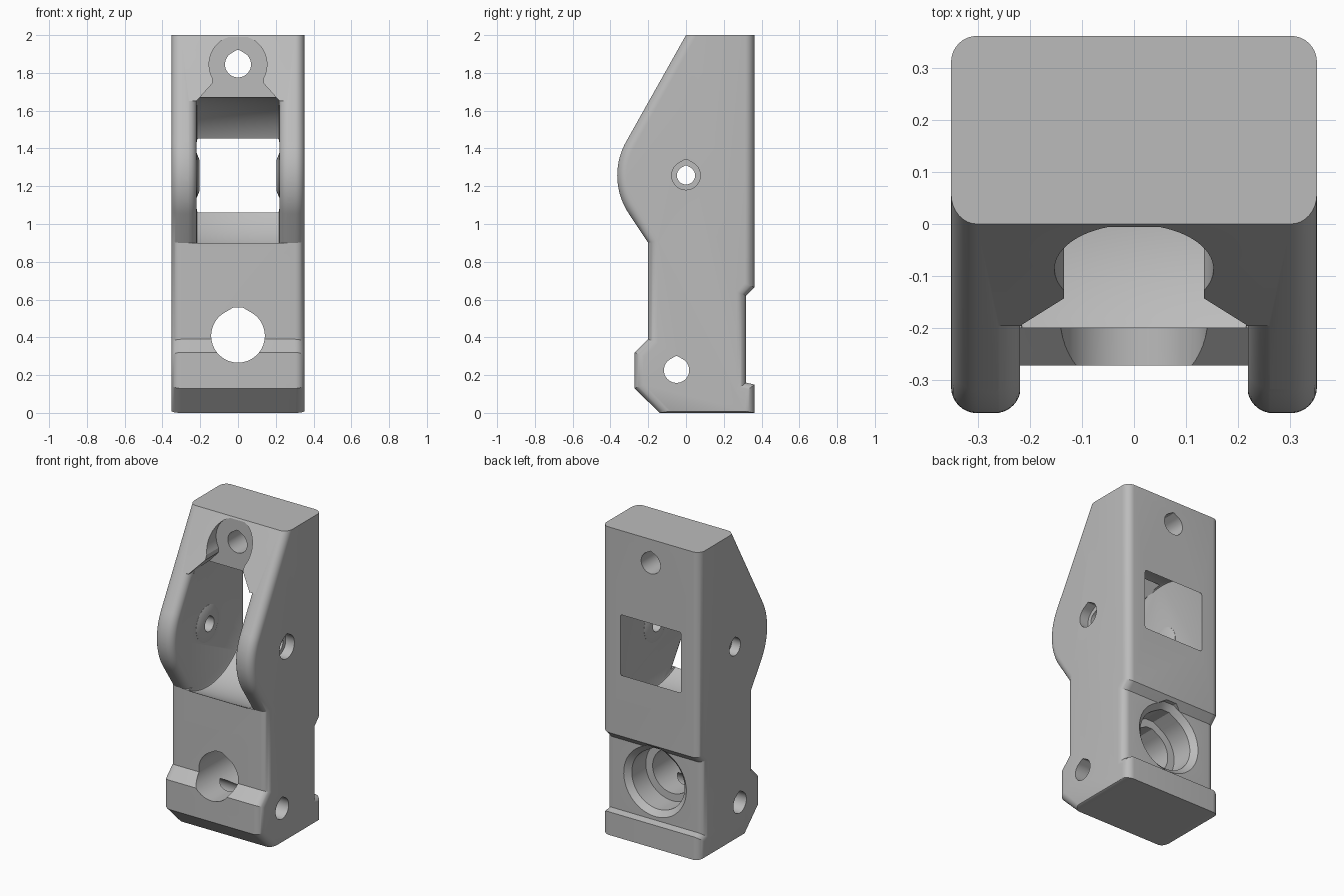
import bpy, bmesh, math
from mathutils import Vector

if "Cube" in bpy.data.objects:
    bpy.data.objects.remove(bpy.data.objects["Cube"])

grey = bpy.data.materials.new("plain_grey")
grey.diffuse_color = (0.5, 0.5, 0.5, 1)
grey.use_nodes = True
grey.node_tree.nodes["Principled BSDF"].inputs["Base Color"].default_value = grey.diffuse_color


def loft(name, slices):
    """Closed solid through a list of matching 3D loops."""
    bm = bmesh.new()
    rings = [[bm.verts.new(p) for p in s] for s in slices]
    n = len(rings[0])
    for a, b in zip(rings, rings[1:]):
        for i in range(n):
            j = (i + 1) % n
            bm.faces.new((a[i], a[j], b[j], b[i]))
    bm.faces.new(rings[0][::-1])
    bm.faces.new(rings[-1])
    bmesh.ops.recalc_face_normals(bm, faces=bm.faces)
    if bm.calc_volume(signed=True) < 0:
        bmesh.ops.reverse_faces(bm, faces=bm.faces)
    me = bpy.data.meshes.new(name)
    bm.to_mesh(me)
    bm.free()
    ob = bpy.data.objects.new(name, me)
    me.materials.append(grey)
    bpy.context.collection.objects.link(ob)
    return ob


def on_x(pts, x):
    return [(x, u, v) for u, v in pts]


def on_y(pts, y):
    return [(u, y, v) for u, v in pts]


def circle(u, v, r, n=96):
    return [(u + r * math.sin(2 * math.pi * i / n), v + r * math.cos(2 * math.pi * i / n)) for i in range(n)]


def teardrop(u, v, r, top=1.12, n=48):
    """Round hole outline with a shallow, blunted peak on top."""
    a0 = math.radians(30)
    w = (1 / math.cos(a0) - top) * r / math.tan(a0)
    pts = [(u - w, v + top * r), (u + w, v + top * r)]
    for i in range(n + 1):
        a = a0 + (2 * math.pi - 2 * a0) * i / n
        pts.append((u + r * math.sin(a), v + r * math.cos(a)))
    return pts


def offset(poly, weights, o):
    """Move every edge to its right by o * weight, with mitred corners."""
    n, out = len(poly), []
    normal = []
    for i in range(n):
        d = (Vector(poly[(i + 1) % n]) - Vector(poly[i])).normalized()
        normal.append((d.y, -d.x))
    for i in range(n):
        (a, b), (c, d) = normal[i - 1], normal[i]
        p, q = weights[i - 1] * o, weights[i] * o
        det = a * d - b * c
        out.append((poly[i][0] + (p * d - b * q) / det, poly[i][1] + (a * q - c * p) / det))
    return out


def combine(base, tool, op):
    m = base.modifiers.new(op, 'BOOLEAN')
    m.operation, m.object, m.solver = op, tool, 'MANIFOLD'
    bpy.context.view_layer.objects.active = base
    bpy.ops.object.modifier_apply(modifier=m.name)
    bpy.data.objects.remove(tool)


def cut(tool):
    combine(body, tool, 'DIFFERENCE')


# Side profile (y, z), clockwise from the bottom front
PZ, R = 1.257, 0.364
arc = []
for i in range(25):
    a = math.radians(180 + 55.7 + (360 - 60.7 - 180 - 55.7) * i / 24)
    arc.append((R * math.sin(a), PZ + R * math.cos(a)))
profile = [(-0.14, 0), (-0.272, 0.13), (-0.272, 0.32), (-0.2, 0.39), (-0.2, 0.9)] + arc + [
    (0, 2), (0.362, 2), (0.362, 0.665), (0.318, 0.62), (0.318, 0.16), (0.362, 0.15), (0.362, 0)]
weights = [1.0] * len(profile)
weights[-1] = 0.2
weights[profile.index((0, 2))] = 0

# Body with rounded side edges
HW, RAD, STEPS = 0.352, 0.05, 8
left = []
for i in range(STEPS + 1):
    t = math.pi / 2 * i / STEPS
    left.append((-HW + RAD * (1 - math.cos(t)), RAD * (1 - math.sin(t))))
sections = left + [(-x, o) for x, o in reversed(left)]
body = loft("bracket_body", [on_x(offset(profile, weights, o), x) for x, o in sections])

# Round pocket that breaks through the back as a window
PW, PR, F = 0.219, 0.412, 0.01
pocket = [(-PW, PR - F), (-PW + F * 0.3, PR - F * 0.3), (-PW + F, PR)]
pocket += [(-x, r) for x, r in reversed(pocket)]
cut(loft("pocket_cutter", [on_x(circle(0, PZ, r), x) for x, r in pocket]))

# Rounded inner edges of the two ears
rim = [(-0.2, 0.9)] + arc + [(-0.196, 1.651), (-0.6, 1.651), (-0.6, 0.9)]
rim_w = [1.0] * (len(rim) - 3) + [0, 0, 0]
side = [(-PW - RAD - 0.006, -0.004)]
for i in range(1, STEPS + 1):
    t = math.pi / 2 * i / STEPS
    side.append((-PW - RAD * (1 - math.sin(t)) + 0.001, RAD * (1 - math.cos(t))))
side += [(-x, o) for x, o in reversed(side)]
cut(loft("ear_edge_cutter", [on_x(offset(rim, rim_w, o), x) for x, o in side]))

# Screw seat above the pocket, flaring down into it
seat = []
for i in range(49):
    a = math.radians(-118 + 236 * i / 48)
    seat.append((0.153 * math.sin(a), 1.845 + 0.153 * math.cos(a)))
seat += [(0.135, 1.745), (0.216, 1.655), (0.216, 1.5), (-0.216, 1.5), (-0.216, 1.655), (-0.135, 1.745)]
cut(loft("seat_cutter", [on_y(seat, -0.5), on_y(seat, -0.006)]))

# Raised washers inside the ears
for s in (-1, 1):
    combine(body, loft("washer", [on_x(circle(0, PZ, r, 48), s * x)
                                  for x, r in ((0.24, 0.118), (PW - 0.001, 0.118), (0.205, 0.085))]), 'UNION')

# Pivot hole with a countersunk right side
for pts, a, b in ((teardrop(0, PZ, 0.048), -0.5, 0.5), (teardrop(0, PZ, 0.076), 0.29, 0.5),
                  (teardrop(0, PZ, 0.056), -0.5, -0.29)):
    cut(loft("pivot_cutter", [on_x(pts, a), on_x(pts, b)]))

# Upper screw hole and lower cross hole
hole = teardrop(0, 1.845, 0.069)
cut(loft("screw_cutter", [on_y(hole, -0.5), on_y(hole, 0.5)]))
hole = teardrop(-0.05, 0.226, 0.067)
cut(loft("cross_cutter", [on_x(hole, -0.5), on_x(hole, 0.5)]))

# Large lower bore, stepped and chamfered at the back
bore = ((-0.5, 0.142), (0.14, 0.142), (0.141, 0.19), (0.285, 0.19), (0.318, 0.225), (0.4, 0.225))
cut(loft("bore_cutter", [on_y(teardrop(0, 0.408, r, 1.06), y) for y, r in bore]))

# Crisp edges, smooth curves
bpy.ops.object.select_all(action='DESELECT')
body.select_set(True)
bpy.context.view_layer.objects.active = body
bpy.ops.object.shade_smooth_by_angle(angle=math.radians(25))
